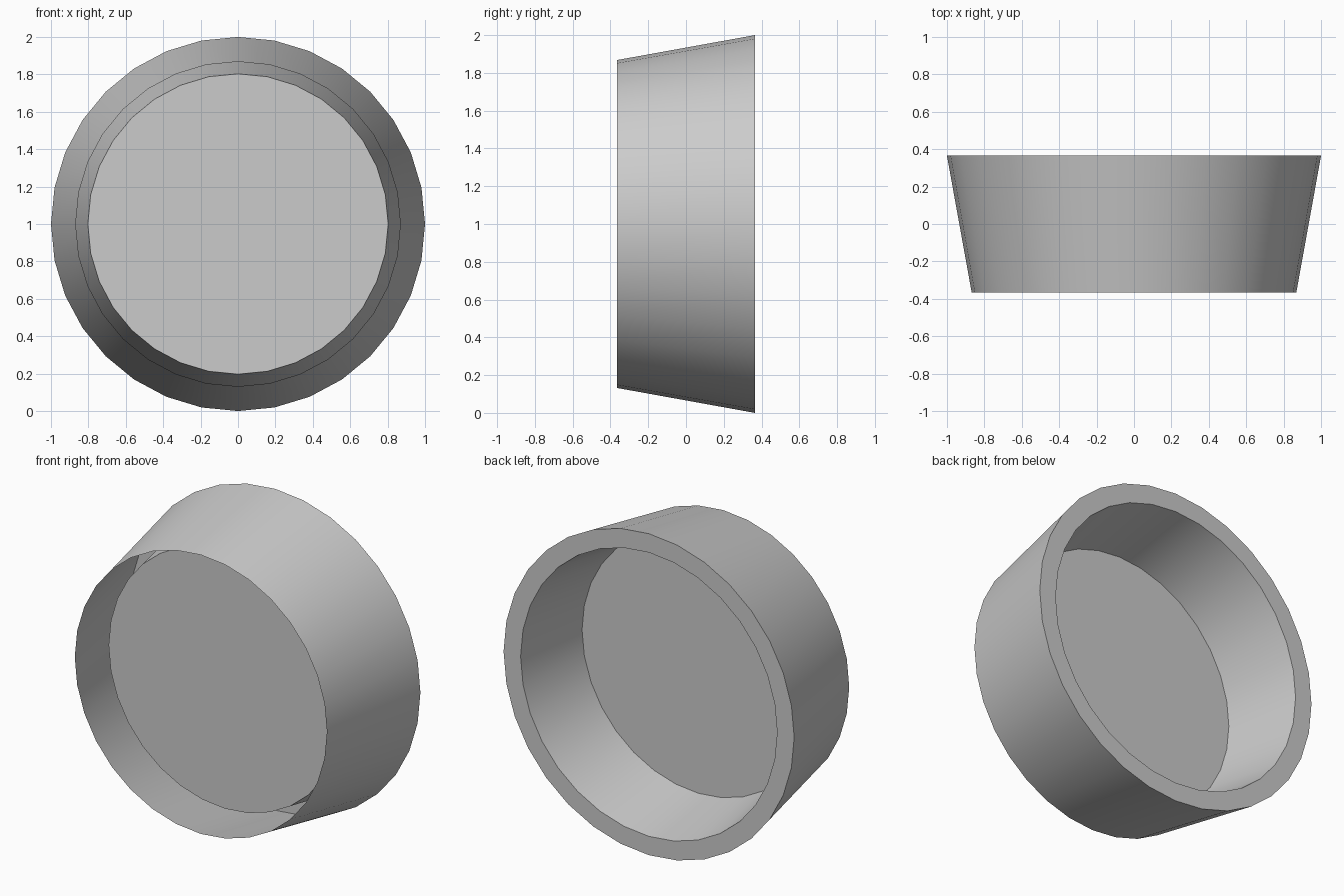
import bpy, bmesh, math

if "Cube" in bpy.data.objects:
    bpy.data.objects.remove(bpy.data.objects["Cube"])

SIDES = 32
# (radius, y): open front edge -> back rim -> inner rim -> recessed floor
PROFILE = [(0.868, -0.365), (1.0, 0.365), (0.883, 0.365), (0.803, -0.125)]


def lathe_y(name, profile, sides, z):
    """Turn a profile around the y axis and close its last ring with a cap."""
    bm = bmesh.new()
    rings = []
    for r, y in profile:
        angles = [2 * math.pi * k / sides for k in range(sides)]
        rings.append([bm.verts.new((r * math.cos(a), y, z + r * math.sin(a))) for a in angles])
    for a, b in zip(rings, rings[1:]):
        for k in range(sides):
            n = (k + 1) % sides
            bm.faces.new((a[k], b[k], b[n], a[n]))
    bm.faces.new(rings[-1][::-1])
    mesh = bpy.data.meshes.new(name)
    bm.to_mesh(mesh)
    bm.free()
    obj = bpy.data.objects.new(name, mesh)
    bpy.context.collection.objects.link(obj)
    return obj


# Tapered shell, folded over the back rim into a shallower cup
cup = lathe_y("tapered_cup", PROFILE, SIDES, 1.0)
bpy.context.view_layer.objects.active = cup
cup.select_set(True)
bpy.ops.object.shade_smooth_by_angle(angle=math.radians(30))
